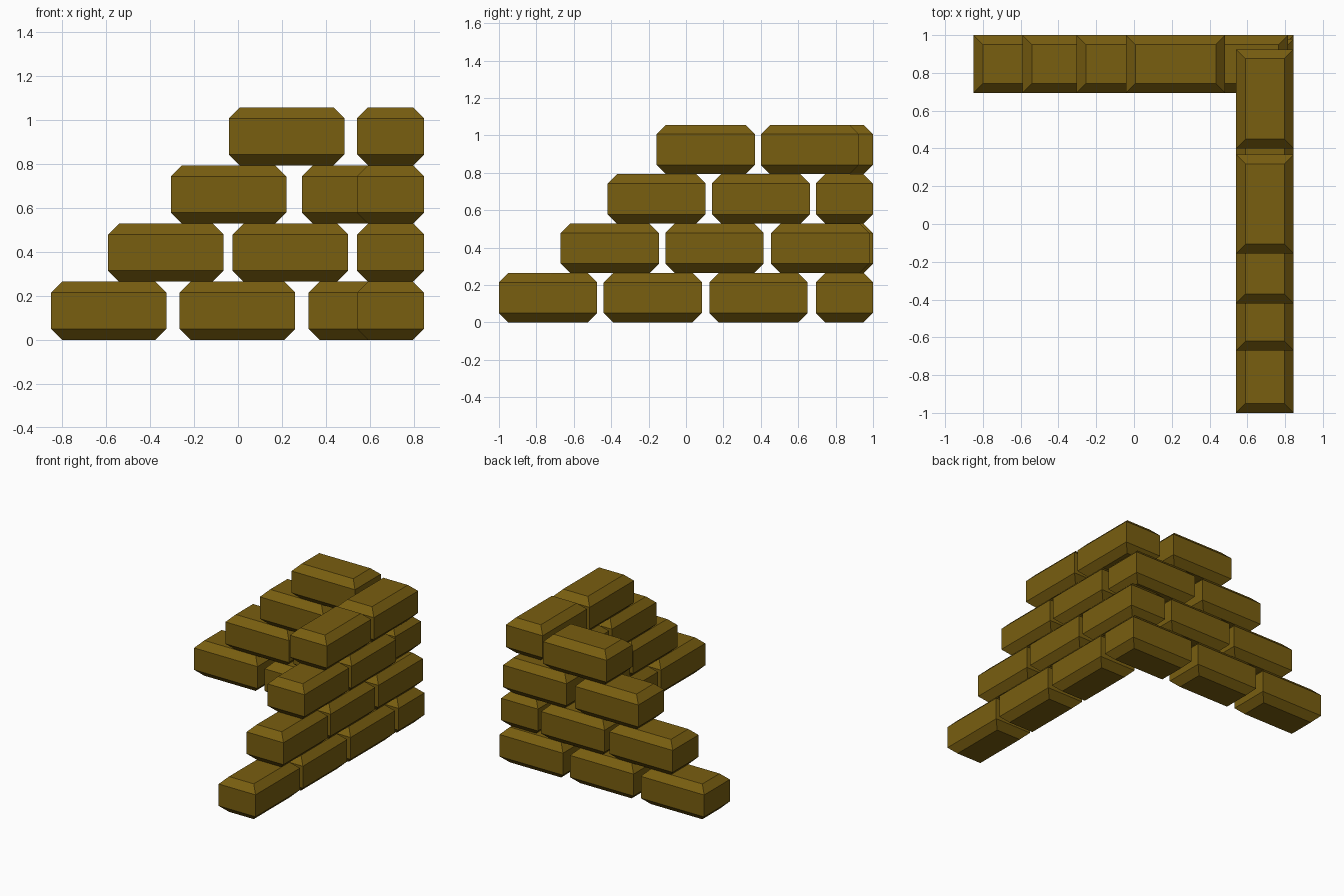
import bpy
import bmesh

cube = bpy.data.objects.get("Cube")
if cube:
    bpy.data.objects.remove(cube, do_unlink=True)

LENGTH, WIDTH, HEIGHT, CHAMFER = 0.525, 0.305, 0.264, 0.05
SIDE_X = 0.693   # centre line of the side wall
BACK_Y = 0.847   # centre line of the back wall

# Single ochre brick colour
ochre = bpy.data.materials.new("ochre_brick")
ochre.use_nodes = True
colour = (0.19, 0.112, 0.005, 1)
ochre.diffuse_color = colour
bsdf = ochre.node_tree.nodes["Principled BSDF"]
bsdf.inputs["Base Color"].default_value = colour
bsdf.inputs["Roughness"].default_value = 0.9


def brick_mesh(name, sx, sy):
    """Block with bevelled top and bottom rims and sharp upright corners."""
    bm = bmesh.new()
    rings = []
    for z, inset in ((0, CHAMFER), (CHAMFER, 0),
                     (HEIGHT - CHAMFER, 0), (HEIGHT, CHAMFER)):
        hx, hy = sx / 2 - inset, sy / 2 - inset
        rings.append([bm.verts.new((x * hx, y * hy, z))
                      for x, y in ((-1, -1), (1, -1), (1, 1), (-1, 1))])
    for low, high in zip(rings, rings[1:]):
        for i in range(4):
            j = (i + 1) % 4
            bm.faces.new((low[i], low[j], high[j], high[i]))
    bm.faces.new(rings[0][::-1])
    bm.faces.new(rings[-1])
    mesh = bpy.data.meshes.new(name)
    bm.to_mesh(mesh)
    bm.free()
    mesh.materials.append(ochre)
    return mesh


def place(name, mesh, x, y, row):
    brick = bpy.data.objects.new(name, mesh)
    brick.location = (x, y, row * HEIGHT)
    bpy.context.collection.objects.link(brick)


back_mesh = brick_mesh("back_brick", LENGTH, WIDTH)
side_mesh = brick_mesh("side_brick", WIDTH, LENGTH)

# Start of each brick along its wall, row by row from the ground
back_rows = [(-0.85, -0.265, 0.32), (-0.59, -0.025), (-0.305, 0.29), (-0.042,)]
side_rows = [(-1.0, -0.44, 0.125), (-0.67, -0.11, 0.455),
             (-0.42, 0.138), (-0.157, 0.4)]

for row, (backs, sides) in enumerate(zip(back_rows, side_rows)):
    for i, start in enumerate(backs):
        place(f"back_wall_brick_{row}_{i}", back_mesh,
              start + LENGTH / 2, BACK_Y, row)
    for i, start in enumerate(sides):
        place(f"side_wall_brick_{row}_{i}", side_mesh,
              SIDE_X, start + LENGTH / 2, row)
